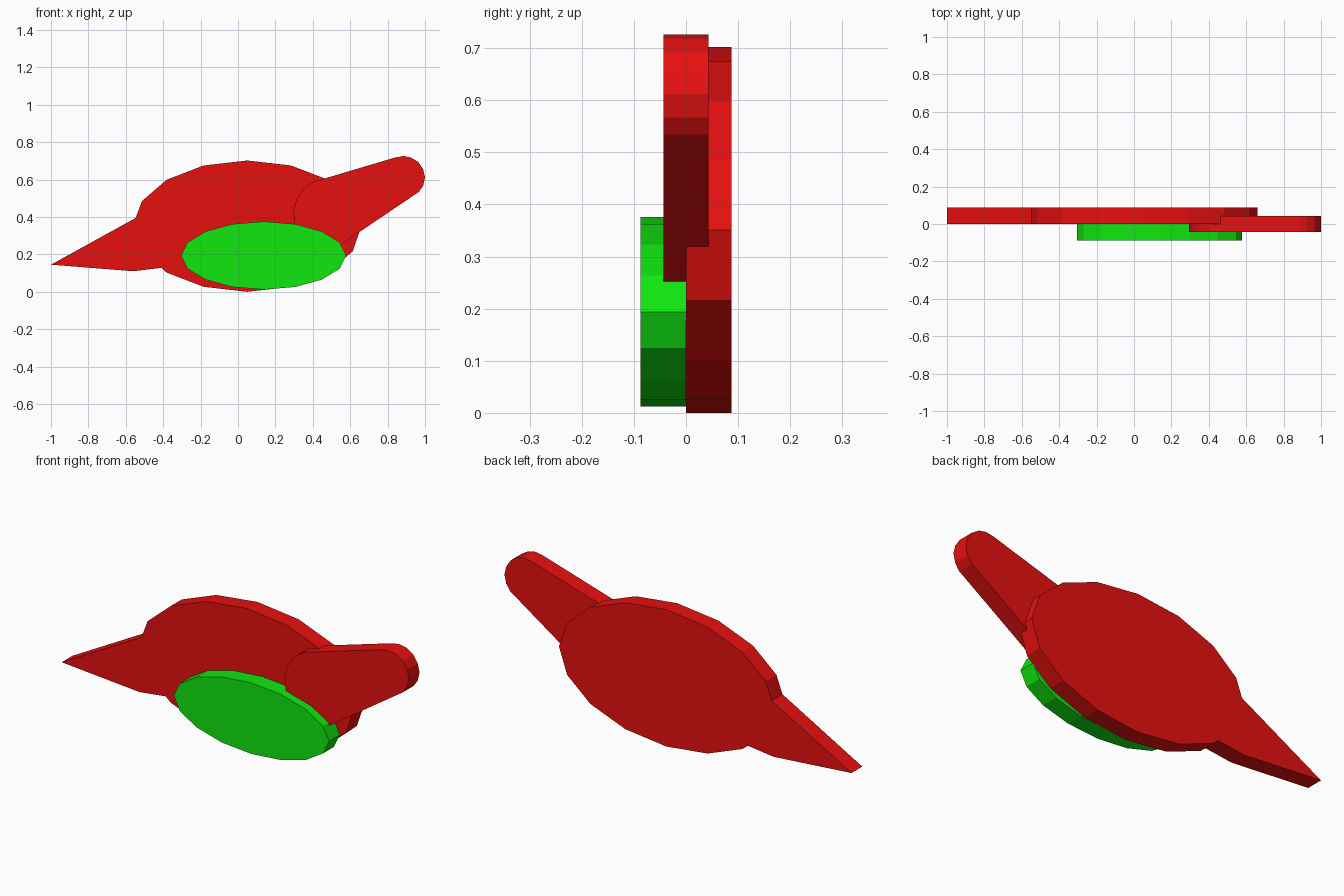
import bpy, bmesh, math

if "Cube" in bpy.data.objects:
    bpy.data.objects.remove(bpy.data.objects["Cube"])


def material(name, rgb):
    m = bpy.data.materials.new(name)
    m.diffuse_color = (*rgb, 1.0)
    m.use_nodes = True
    m.node_tree.nodes["Principled BSDF"].inputs["Base Color"].default_value = m.diffuse_color
    return m


RED = material("red", (0.8, 0.005, 0.005))
GREEN = material("green", (0.005, 0.8, 0.005))


def ellipse(cx, cz, rx, rz, first=0, last=15):
    """Points of a 16-sided ellipse, counted from +x towards +z."""
    return [(cx + rx * math.cos(i * math.pi / 8), cz + rz * math.sin(i * math.pi / 8))
            for i in range(first, last + 1)]


def slab(name, outline, y0, y1, mat):
    """Extrude an x-z outline from y0 to y1."""
    bm = bmesh.new()
    face = bm.faces.new([bm.verts.new((x, y0, z)) for x, z in outline])
    ext = bmesh.ops.extrude_face_region(bm, geom=[face])
    moved = [v for v in ext["geom"] if isinstance(v, bmesh.types.BMVert)]
    bmesh.ops.translate(bm, verts=moved, vec=(0, y1 - y0, 0))
    bmesh.ops.recalc_face_normals(bm, faces=bm.faces)
    mesh = bpy.data.meshes.new(name)
    bm.to_mesh(mesh)
    bm.free()
    mesh.materials.append(mat)
    obj = bpy.data.objects.new(name, mesh)
    bpy.context.collection.objects.link(obj)
    return obj


# Body: oval with the pointed tail interrupting its left side
body = (0.05, 0.351, 0.61, 0.351)
tail = [(-0.547, 0.395), (-1.0, 0.145), (-0.56, 0.11), (-0.41, 0.128)]
slab("body_and_tail", ellipse(*body, 0, 7) + tail + ellipse(*body, 10, 15), 0.0, 0.087, RED)

# Wing: oval plate on the front
slab("wing", ellipse(0.137, 0.194, 0.441, 0.182), -0.087, 0.0, GREEN)

# Head: rounded bar overlapping the body, its lower end buried in it
head = [(0.46, 0.605), (0.84, 0.718), (0.885, 0.726), (0.925, 0.718), (0.965, 0.693),
        (0.99, 0.655), (1.0, 0.612), (0.99, 0.567), (0.967, 0.534), (0.65, 0.32),
        (0.54, 0.245), (0.44, 0.23), (0.34, 0.29), (0.302, 0.365), (0.295, 0.43),
        (0.313, 0.495), (0.35, 0.55), (0.40, 0.587)]
slab("head", head, -0.043, 0.043, RED)
